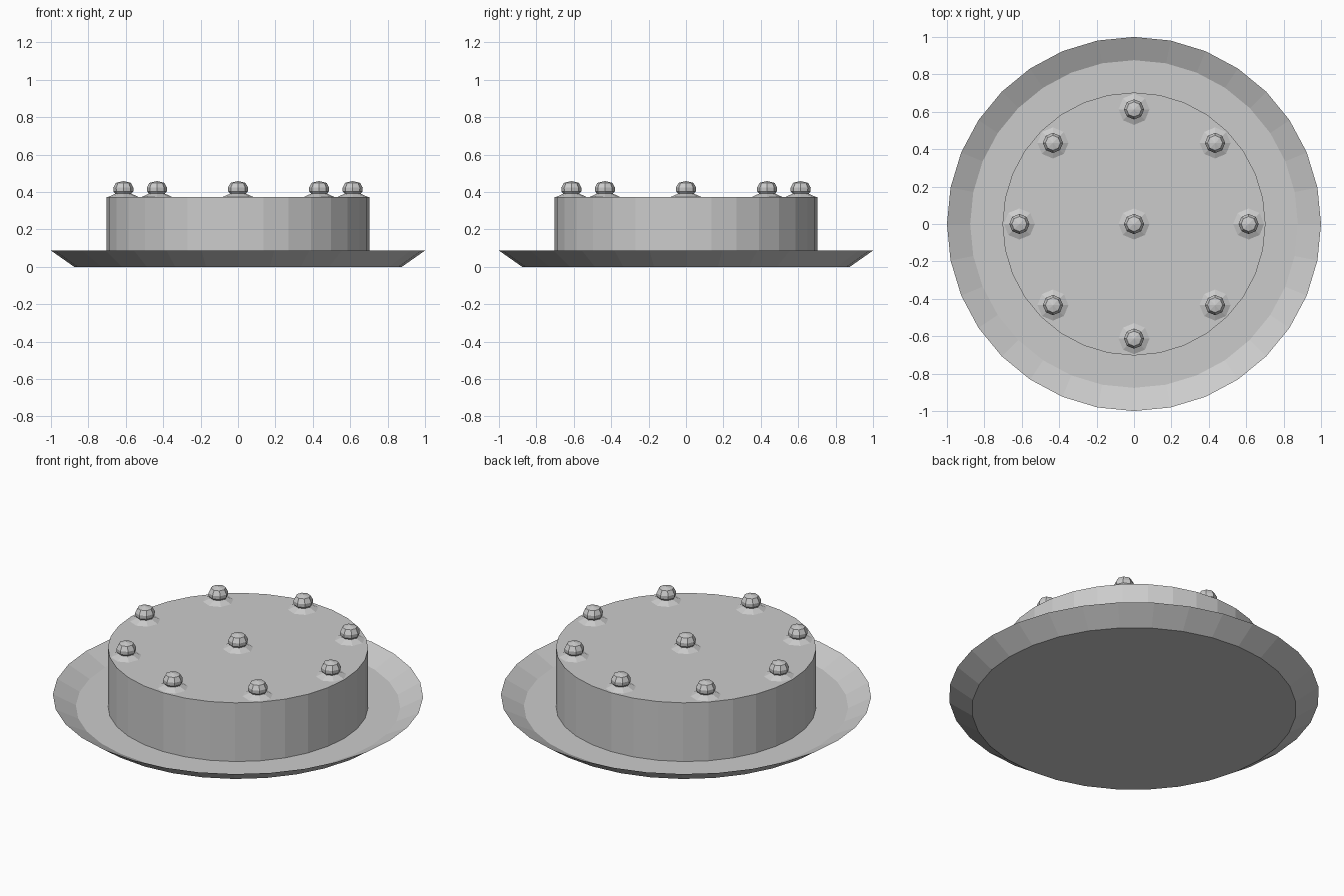
import bpy
import bmesh
from math import sin, cos, pi

cube = bpy.data.objects.get("Cube")
if cube:
    bpy.data.objects.remove(cube, do_unlink=True)

grey = bpy.data.materials.new("plain_grey")
grey.use_nodes = True
grey.diffuse_color = (0.6, 0.6, 0.6, 1)
grey.node_tree.nodes["Principled BSDF"].inputs["Base Color"].default_value = (0.6, 0.6, 0.6, 1)


def lathe(name, profile, sides, location=(0, 0, 0)):
    """Turn a closed (radius, height) profile around z with flat faces."""
    bm = bmesh.new()
    rings = []
    for r, z in profile:
        rings.append([bm.verts.new((r * sin(2 * pi * i / sides), r * cos(2 * pi * i / sides), z))
                      for i in range(sides)])
    for low, high in zip(rings, rings[1:]):
        for i in range(sides):
            j = (i + 1) % sides
            bm.faces.new((low[i], low[j], high[j], high[i]))
    bm.faces.new(rings[0])
    bm.faces.new(rings[-1])
    # A last ring of radius zero closes to a point
    bmesh.ops.remove_doubles(bm, verts=bm.verts, dist=0.0001)
    bmesh.ops.recalc_face_normals(bm, faces=bm.faces)
    mesh = bpy.data.meshes.new(name)
    bm.to_mesh(mesh)
    bm.free()
    mesh.materials.append(grey)
    obj = bpy.data.objects.new(name, mesh)
    obj.location = location
    bpy.context.collection.objects.link(obj)
    return obj


# Shallow dish with a flared rim and a recessed floor
FLOOR = 0.023
lathe("plate", [(0.876, 0), (1, 0.087), (0.876, FLOOR)], 32)

# Round cake body
TOP = 0.373
lathe("cake", [(0.703, FLOOR - 0.005), (0.703, TOP)], 32)

# Cherries, each on a low cream swirl: one in the middle, eight around the edge
cream = [(0.083, -0.003), (0.083, 0), (0.045, 0.017), (0.038, 0.025)]
cherry = [(0.036, 0.012), (0.053, 0.03), (0.054, 0.05), (0.04, 0.076), (0, 0.086)]
spots = [(0, 0)] + [(0.613 * cos(k * pi / 4), 0.613 * sin(k * pi / 4)) for k in range(8)]
for n, (x, y) in enumerate(spots):
    lathe(f"cream_{n}", cream, 8, (x, y, TOP))
    lathe(f"cherry_{n}", cherry, 8, (x, y, TOP))
